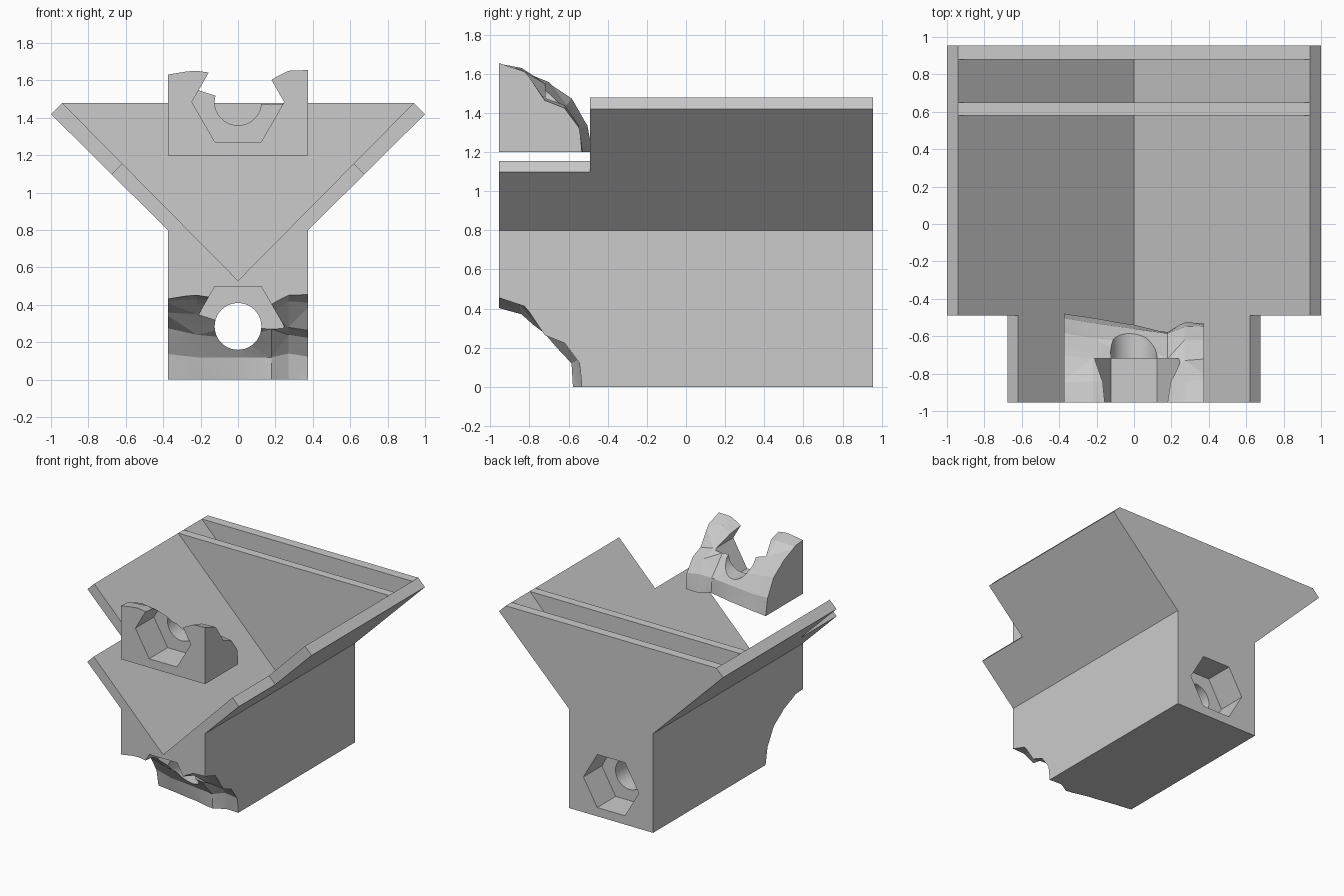
import bpy, bmesh, math

if "Cube" in bpy.data.objects:
    bpy.data.objects.remove(bpy.data.objects["Cube"])

HALF = 0.955      # half length along y
HOLE_Z = 0.285    # bolt axis height


def make(name, verts, faces):
    mesh = bpy.data.meshes.new(name)
    mesh.from_pydata(verts, [], faces)
    bm = bmesh.new()
    bm.from_mesh(mesh)
    bmesh.ops.recalc_face_normals(bm, faces=bm.faces)
    bm.to_mesh(mesh)
    bm.free()
    ob = bpy.data.objects.new(name, mesh)
    bpy.context.collection.objects.link(ob)
    return ob


def loft(name, sections):
    """Closed solid through equal-length point loops."""
    n = len(sections[0])
    verts = [p for s in sections for p in s]
    faces = [list(range(n)), list(range(len(verts) - n, len(verts)))]
    for k in range(len(sections) - 1):
        for i in range(n):
            a, b = k * n + i, k * n + (i + 1) % n
            faces.append((a, b, b + n, a + n))
    return make(name, verts, faces)


def prism(name, profile, y0, y1):
    return loft(name, [[(x, y, z) for x, z in profile] for y in (y0, y1)])


def ngon(r, n):
    return [(r * math.cos(2 * math.pi * i / n), HOLE_Z + r * math.sin(2 * math.pi * i / n))
            for i in range(n)]


def boolean(ob, cutter, op='DIFFERENCE', keep=False):
    cutter.hide_render = True
    mod = ob.modifiers.new('cut', 'BOOLEAN')
    mod.operation, mod.solver, mod.object = op, 'EXACT', cutter
    dg = bpy.context.evaluated_depsgraph_get()
    mesh = bpy.data.meshes.new_from_object(ob.evaluated_get(dg))
    ob.modifiers.clear()
    ob.data = mesh
    if not keep:
        bpy.data.objects.remove(cutter)


# V block body
half = [(0.375, 0), (0.375, 0.8), (1.0, 1.42), (0.94, 1.48)]
body = prism('v_block', half + [(-x, z) for x, z in reversed(half)], -HALF, HALF)

# V channel and the narrow slot behind the thin wall
vee = [(0, 0.53), (1.14, 1.682), (-1.14, 1.682)]
for y0, y1 in ((-1.2, 0.58), (0.65, 0.88)):
    boolean(body, prism('vee_cutter', vee, y0, y1))

# Shortened wings at the front
for s in (-1, 1):
    tip = [(s * x, z) for x, z in ((0.775, 1.0), (0.575, 1.2), (1.0, 1.7), (1.3, 1.4))]
    boolean(body, prism('wing_cutter', tip, -1.2, -0.49))

# Bolt hole and hexagonal pockets at both ends
boolean(body, prism('hole_cutter', ngon(0.125, 40), -1.2, 1.2))
for s in (-1, 1):
    boolean(body, prism('hex_cutter', ngon(0.247, 6), s * 0.72, s * 1.2))

# Jagged fracture volume: (y, z) break lines at several x stations
breaks = {
    -0.40: [(-1, .43), (-.85, .42), (-.70, .36), (-.58, .28), (-.50, .14), (-.465, -.05)],
    -0.22: [(-1, .46), (-.84, .43), (-.72, .35), (-.61, .24), (-.53, .12), (-.49, -.05)],
    0.00: [(-1, .45), (-.86, .40), (-.73, .29), (-.63, .22), (-.56, .12), (-.53, -.05)],
    0.18: [(-1, .42), (-.84, .36), (-.72, .27), (-.66, .20), (-.585, .12), (-.575, -.05)],
    0.27: [(-1, .465), (-.85, .42), (-.73, .28), (-.62, .24), (-.55, .14), (-.52, -.05)],
    0.40: [(-1, .47), (-.82, .41), (-.72, .26), (-.62, .22), (-.545, .12), (-.53, -.05)],
}
rock = loft('fracture_cutter',
            [[(x, y, z) for y, z in pts + [(-1, -.05)]] for x, pts in breaks.items()])
bm = bmesh.new()
bm.from_mesh(rock.data)
bmesh.ops.triangulate(bm, faces=bm.faces)
bm.to_mesh(rock.data)
bm.free()

# Broken-off chunk, lifted above the block
chunk = body.copy()
chunk.data = body.data.copy()
chunk.name = 'broken_chunk'
bpy.context.collection.objects.link(chunk)
boolean(chunk, rock, 'INTERSECT', keep=True)
for v in chunk.data.vertices:
    v.co.z += 1.2
boolean(body, rock)

# Sharp facets, smooth bore
for ob in (body, chunk):
    bpy.ops.object.select_all(action='DESELECT')
    ob.select_set(True)
    bpy.context.view_layer.objects.active = ob
    bpy.ops.object.shade_smooth_by_angle(angle=math.radians(10))
